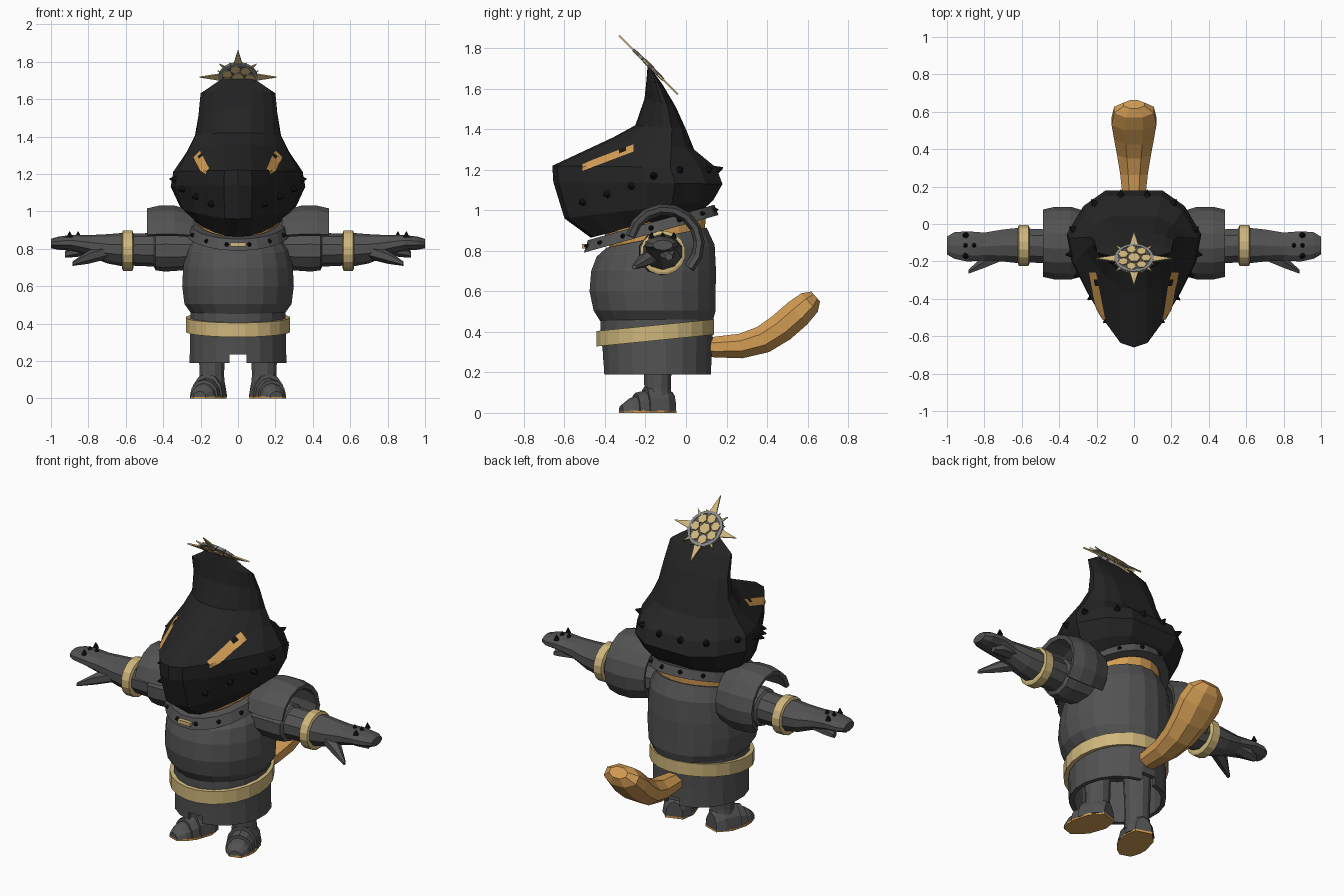
import bpy, bmesh, math
from mathutils import Vector, Matrix
from mathutils.bvhtree import BVHTree

if "Cube" in bpy.data.objects:
    bpy.data.objects.remove(bpy.data.objects["Cube"])

def material(name, r, g, b):
    m = bpy.data.materials.new(name)
    m.diffuse_color = (r, g, b, 1)
    m.use_nodes = True
    m.node_tree.nodes["Principled BSDF"].inputs["Base Color"].default_value = m.diffuse_color
    return m

BLACK = material("black_steel", 0.018, 0.018, 0.018)
STUD = material("stud_black", 0.008, 0.008, 0.008)
GREY = material("grey_steel", 0.085, 0.085, 0.085)
LIGHT = material("light_steel", 0.25, 0.25, 0.25)
GOLD = material("gold", 0.62, 0.47, 0.2)
ORANGE = material("orange_fur", 0.66, 0.34, 0.09)

def finish(name, bm, mats, recalc=True):
    if recalc:
        bmesh.ops.recalc_face_normals(bm, faces=bm.faces)
    me = bpy.data.meshes.new(name)
    bm.to_mesh(me)
    bm.free()
    for m in mats:
        me.materials.append(m)
    ob = bpy.data.objects.new(name, me)
    bpy.context.collection.objects.link(ob)
    return ob

def loft_bm(rings, cap=True, closed=False, wrap=True):
    bm = bmesh.new()
    vs = [[bm.verts.new(p) for p in r] for r in rings]
    pairs = list(zip(vs, vs[1:])) + ([(vs[-1], vs[0])] if closed else [])
    n = len(vs[0])
    for a, b in pairs:
        for i in range(n if wrap else n - 1):
            j = (i + 1) % n
            bm.faces.new((a[i], a[j], b[j], b[i]))
    if cap and not closed and wrap:
        bm.faces.new(vs[0])
        bm.faces.new(vs[-1])
    return bm

def loft(name, rings, mat, **kw):
    return finish(name, loft_bm(rings, **kw), [mat])

def turn(n):
    return [2 * math.pi * (i + 0.5) / n for i in range(n)]

def flat_ring(z, yc, rx, ry, tilt=0.0, n=20):
    """Level ellipse, rising towards the back by tilt."""
    return [(rx * math.sin(a), yc + ry * math.cos(a), z + tilt * ry * math.cos(a)) for a in turn(n)]

def arm_ring(s, x, y, z, ry, rz, n=10):
    return [(s * x, y + ry * math.cos(a), z + rz * math.sin(a)) for a in turn(n)]

def band(name, z, yc, rx, ry, h, th, tilt, mat, flare=0.0):
    prof = [(0, -h), (-flare, h), (-th - flare, h), (-th, -h)]
    return loft(name, [flat_ring(z + dz, yc, rx + d, ry + d, tilt, 24) for d, dz in prof], mat, closed=True)

def studs(name, places, r=0.02, h=0.035):
    bm = bmesh.new()
    for p, nrm in places:
        q = Vector(nrm).to_track_quat('Z', 'Y').to_matrix().to_4x4()
        bmesh.ops.create_cone(bm, cap_ends=True, segments=8, radius1=r, radius2=r * 0.15, depth=h,
                              matrix=Matrix.Translation(p) @ q @ Matrix.Translation((0, 0, h * 0.35)))
    return finish(name, bm, [STUD])

# Torso, skirt and belt
loft("torso", [flat_ring(*r) for r in [
    (0.45, -0.145, 0.25, 0.28), (0.505, -0.155, 0.29, 0.305), (0.60, -0.165, 0.302, 0.315),
    (0.70, -0.16, 0.297, 0.312), (0.80, -0.15, 0.28, 0.295, 0.1), (0.865, -0.145, 0.245, 0.25, 0.2)]], GREY)
skirt = loft("skirt", [flat_ring(*r) for r in [
    (0.49, -0.145, 0.258, 0.282), (0.40, -0.145, 0.258, 0.28), (0.30, -0.142, 0.26, 0.272),
    (0.19, -0.14, 0.262, 0.268)]], GREY, cap=False)
sol = skirt.modifiers.new("wall", 'SOLIDIFY')
sol.thickness = 0.025
bm = bmesh.new()
bmesh.ops.create_cube(bm, size=1, matrix=Matrix.Translation((0, 0, 0.18)) @ Matrix.Diagonal((0.09, 2, 0.11, 1)))
cutter = finish("skirt_notch_cutter", bm, [GREY])
cutter.hide_render = True
cutter.display_type = 'WIRE'
cut = skirt.modifiers.new("notch", 'BOOLEAN')
cut.operation, cut.object, cut.solver = 'DIFFERENCE', cutter, 'EXACT'
band("belt", 0.395, -0.152, 0.28, 0.293, 0.038, 0.04, 0.1, GOLD)

# Neck and riveted collar
loft("neck", [flat_ring(0.85, -0.14, 0.225, 0.235, 0.2), flat_ring(0.95, -0.15, 0.225, 0.255, 0.26)], ORANGE)
band("collar", 0.912, -0.172, 0.28, 0.335, 0.028, 0.05, 0.28, GREY, flare=0.02)
places = []
for k in range(14):
    a = 2 * math.pi * (k + 0.5) / 14
    c, s = math.cos(a), math.sin(a)
    places.append(((0.27 * s, -0.172 + 0.323 * c, 0.912 + 0.092 * c), (s, c, 0.15)))
studs("collar_studs", places, 0.014, 0.02)
bm = bmesh.new()
bmesh.ops.create_cube(bm, size=1, matrix=Matrix.Translation((0, -0.5, 0.822)) @ Matrix.Diagonal((0.085, 0.025, 0.022, 1)))
finish("collar_clasp", bm, [GOLD])

# Helmet: tilted rings, wedge-shaped at the snout and oval at the crest
U = [0, 0.0, 0.1, 0.28, 0.45, 0.65, 0.83, 0.97, 1]
WEDGE = [0, 0.42, 0.75, 1, 0.93, 0.70, 0.45, 0.21, 0]
OVAL = [0, 0.5, 0.8, 1, 1, 0.88, 0.65, 0.35, 0]

def helmet_ring(fy, fz, by, bz, w, k):
    half = [(w * (p + (o - p) * k), by + (fy - by) * u, bz + (fz - bz) * u)
            for u, p, o in zip(U, WEDGE, OVAL)]
    return half + [(-x, y, z) for x, y, z in half[-2:0:-1]]

hb = loft_bm([helmet_ring(*r) for r in [
    (-0.47, 0.865, 0.08, 1.0, 0.23, 0.5), (-0.60, 0.96, 0.135, 1.05, 0.31, 0.15),
    (-0.655, 1.14, 0.18, 1.13, 0.36, 0), (-0.66, 1.22, 0.15, 1.21, 0.345, 0),
    (-0.36, 1.36, 0.04, 1.30, 0.275, 0.3), (-0.25, 1.42, 0.0, 1.40, 0.23, 0.7),
    (-0.205, 1.55, -0.05, 1.51, 0.21, 1), (-0.195, 1.645, -0.115, 1.62, 0.2, 1),
    (-0.19, 1.71, -0.165, 1.69, 0.10, 1)]])
bmesh.ops.recalc_face_normals(hb, faces=hb.faces)
tree = BVHTree.FromBMesh(hb)
finish("helmet", hb, [BLACK])

def hit(origin, direction):
    p, n, _, _ = tree.ray_cast(Vector(origin), Vector(direction))
    return p, n

# Helmet studs along the sides and the back
places = []
for s in (-1, 1):
    for y, z in [(-0.51, 1.04), (-0.39, 1.08), (-0.27, 1.12), (-0.16, 1.17), (-0.03, 1.2)]:
        places.append(hit((s, y, z), (-s, 0, 0)))
    for x in (0.07, 0.21):
        places.append(hit((s * x, 1, 1.2), (0, -1, 0)))
studs("helmet_studs", [p for p in places if p[0]], 0.022, 0.036)

# Eye slits laid on the helmet, each with a small pupil
for s, side in ((-1, "left"), (1, "right")):
    bm = bmesh.new()
    rows = []
    for j in range(3):
        row = []
        for i in range(15):
            y = -0.51 + 0.25 * i / 14
            p, n = hit((s, y, 1.195 + 0.38 * (y + 0.51) + 0.018 * j), (-s, 0, 0))
            row.append(bm.verts.new(p + Vector((s * 0.007, 0, 0))))
        rows.append(row)
    for j in range(2):
        for i in range(14):
            quad = [rows[j][i], rows[j][i + 1], rows[j + 1][i + 1], rows[j + 1][i]]
            f = bm.faces.new(quad if s > 0 else quad[::-1])
            f.material_index = 1 if j == 1 and i in (10, 11) else 0
    finish(side + "_eye_slit", bm, [ORANGE, STUD], recalc=False)

# Star medal leaning on the crest
lean = Matrix.Translation((0, -0.185, 1.718)) @ Matrix.Rotation(math.radians(-45), 4, 'X')

def plate(bm, pts, z0, z1):
    a = [bm.verts.new(lean @ Vector((x, y, z0))) for x, y in pts]
    b = [bm.verts.new(lean @ Vector((x, y, z1))) for x, y in pts]
    bm.faces.new(a)
    bm.faces.new(b)
    for i in range(len(pts)):
        j = (i + 1) % len(pts)
        bm.faces.new((a[i], a[j], b[j], b[i]))

def polar(r, deg):
    return (r * math.cos(math.radians(deg)), r * math.sin(math.radians(deg)))

bm = bmesh.new()
for k in range(16):
    a = k * 22.5
    tip, wide = (0.205, 17) if k % 4 == 0 else ((0.14, 7) if k % 2 == 0 else (0.118, 4))
    plate(bm, [polar(0.09, a - wide), polar(tip, a), polar(0.09, a + wide)], -0.004, 0.004)
plate(bm, [polar(0.034, k * 60) for k in range(6)], -0.01, 0.012)
for k in range(7):
    cx, cy = polar(0.064, k * 360 / 7)
    plate(bm, [(cx + x, cy + y) for x, y in (polar(0.027, m * 60 + k * 20) for m in range(6))], -0.008, 0.009)
finish("medal_star", bm, [GOLD])
bm = bmesh.new()
plate(bm, [polar(0.092, k * 15) for k in range(24)], -0.003, 0.003)
finish("medal_back", bm, [GREY])
prof = [(0.105, -0.008), (0.105, 0.008), (0.09, 0.008), (0.09, -0.008)]
loft("medal_rim", [[lean @ Vector((*polar(r, k * 15), z)) for k in range(24)] for r, z in prof], LIGHT, closed=True)

# Arms, shoulder plates, hands, legs and boots
for s, side in ((-1, "left_"), (1, "right_")):
    loft(side + "sleeve", [arm_ring(s, *r) for r in [
        (0.22, -0.12, 0.79, 0.11, 0.10), (0.39, -0.12, 0.79, 0.118, 0.112), (0.44, -0.12, 0.79, 0.115, 0.105),
        (0.45, -0.12, 0.795, 0.095, 0.09), (0.57, -0.115, 0.795, 0.095, 0.085)]], GREY)
    loft(side + "cuff", [arm_ring(s, x, -0.115, 0.79, r, r * 0.97, 16) for x, r in
                         [(0.56, 0.1), (0.565, 0.113), (0.615, 0.113), (0.62, 0.1)]], GOLD)
    loft(side + "hand", [arm_ring(s, *r) for r in [
        (0.61, -0.115, 0.795, 0.1, 0.09), (0.70, -0.115, 0.80, 0.09, 0.078), (0.80, -0.12, 0.818, 0.078, 0.055),
        (0.89, -0.12, 0.832, 0.085, 0.042), (0.96, -0.115, 0.83, 0.075, 0.035), (1.0, -0.115, 0.828, 0.05, 0.025)]], GREY)
    loft(side + "thumb", [arm_ring(s, *r, n=6) for r in [
        (0.70, -0.15, 0.785, 0.05, 0.04), (0.80, -0.20, 0.755, 0.04, 0.035), (0.885, -0.255, 0.72, 0.012, 0.012)]], GREY)
    loft(side + "lower_finger", [arm_ring(s, *r, n=6) for r in [
        (0.78, -0.10, 0.80, 0.05, 0.035), (0.88, -0.09, 0.785, 0.04, 0.03), (0.925, -0.085, 0.77, 0.02, 0.018)]], GREY)
    studs(side + "hand_studs", [((s * x, y, 0.866), (0, 0, 1)) for x, y in
                                [(0.90, -0.06), (0.90, -0.115), (0.90, -0.17), (0.855, -0.115)]], 0.017, 0.03)
    arch = []
    for x, r in [(0.24, 0.155), (0.34, 0.185), (0.42, 0.185), (0.485, 0.17)]:
        arch.append([(s * x, -0.105 - r * math.cos(a), 0.835 + r * math.sin(a))
                     for a in (math.radians(12 + 212 * k / 9) for k in range(10))])
    pad = loft(side + "shoulder_plate", arch, GREY, wrap=False)
    m = pad.modifiers.new("thickness", 'SOLIDIFY')
    m.thickness, m.offset = 0.025, 0
    loft(side + "leg", [[(s * 0.14 + x, y, z) for x, y, z in flat_ring(z0, -0.14, r, r, 0, 12)]
                        for z0, r in [(0.05, 0.075), (0.12, 0.068), (0.20, 0.07), (0.46, 0.08)]], GREY)
    # Boot: overlapping arched plates on a flat sole, toes turned out
    toe = Matrix.Translation((s * 0.145, -0.135, 0)) @ Matrix.Rotation(s * math.radians(18), 4, 'Z')
    for name, secs in [("boot_heel", [(0.075, 0.05, 0.09), (0.03, 0.082, 0.13), (-0.07, 0.09, 0.125)]),
                       ("boot_instep", [(-0.03, 0.078, 0.11), (-0.12, 0.08, 0.092)]),
                       ("boot_toe", [(-0.08, 0.072, 0.085), (-0.15, 0.066, 0.065), (-0.195, 0.035, 0.03)])]:
        loft(side + name, [[toe @ Vector((w * math.cos(a), y, 0.008 + h * math.sin(a)))
                            for a in (math.pi * k / 6 for k in range(7))] for y, w, h in secs], GREY)
    sole = [(0.05, 0.077), (0.088, 0.0), (0.085, -0.1), (0.066, -0.15), (0.033, -0.195)]
    sole += [(-x, y) for x, y in sole[::-1]]
    loft(side + "sole", [[toe @ Vector((x, y, z)) for x, y in sole] for z in (0, 0.012)], ORANGE)

# Tail: eight-sided, swelling towards a rounded tip
tail = []
for y, z, rx, rz, ang in [(0.06, 0.33, 0.06, 0.05, 0), (0.14, 0.325, 0.065, 0.055, 0), (0.27, 0.33, 0.08, 0.066, 8),
                          (0.38, 0.362, 0.098, 0.074, 25), (0.47, 0.42, 0.115, 0.078, 38),
                          (0.55, 0.49, 0.13, 0.078, 42), (0.61, 0.545, 0.115, 0.066, 42), (0.64, 0.575, 0.06, 0.035, 42)]:
    t = math.radians(ang)
    tail.append([(rx * math.cos(a), y - rz * math.sin(a) * math.sin(t), z + rz * math.sin(a) * math.cos(t))
                 for a in turn(8)])
loft("tail", tail, ORANGE)
